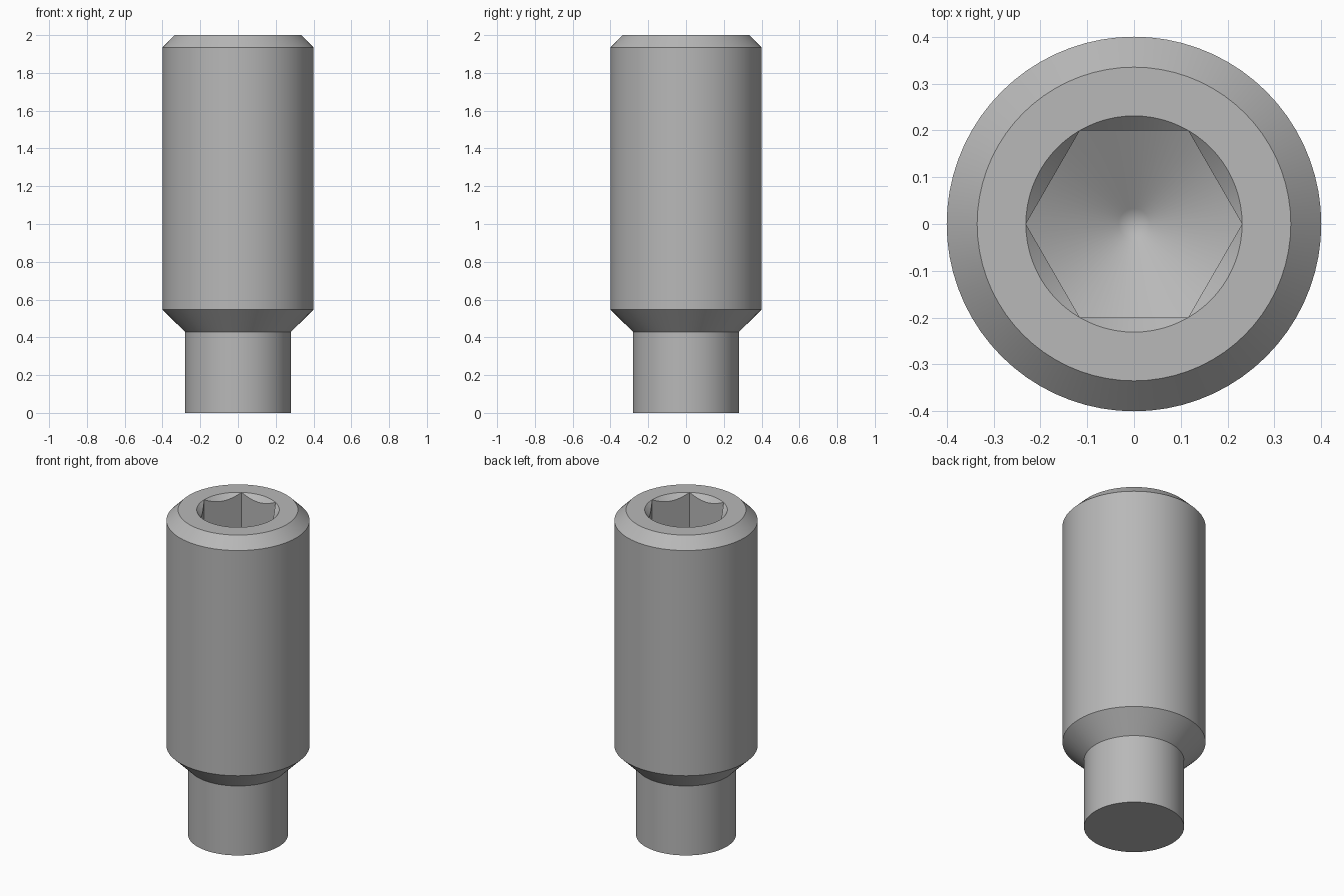
import bpy, bmesh
from math import sin, cos, tan, pi, radians

cube = bpy.data.objects.get("Cube")
if cube:
    bpy.data.objects.remove(cube, do_unlink=True)

SEGMENTS = 72                 # multiple of six, so hexagon corners land on vertices
TOP = 2.0
MOUTH = 0.231                 # hexagon corner radius and socket mouth radius
FLAT = MOUTH * cos(pi / 6)    # hexagon centre to flat
SOCKET_BOTTOM = 1.52

steel = bpy.data.materials.new("steel grey")
steel.use_nodes = True
grey = (0.48, 0.48, 0.48, 1)
steel.diffuse_color = grey
steel.node_tree.nodes["Principled BSDF"].inputs["Base Color"].default_value = grey


def circle(r, z):
    return lambda a: (r, z)


def hexagon(z, slope):
    """Hexagonal ring whose height follows a cone through its corners."""
    def ring(a):
        r = FLAT / cos(a % (pi / 3) - pi / 6)
        return r, z - (MOUTH - r) * slope
    return ring


# Rings from the foot, up the outside, then down into the socket
rings = [
    circle(0.28, 0), circle(0.28, 0.428),                 # dog point
    circle(0.4, 0.547), circle(0.4, 1.935),               # shank
    circle(0.335, TOP), circle(MOUTH, TOP),               # bevel and top face
    hexagon(TOP, tan(radians(45))),                       # mouth countersink
    hexagon(SOCKET_BOTTOM, tan(radians(30))),             # socket walls
    circle(0.033, SOCKET_BOTTOM - (MOUTH - 0.033) * tan(radians(30))),
]

bm = bmesh.new()
angles = [2 * pi * i / SEGMENTS for i in range(SEGMENTS)]
loops = []
for ring in rings:
    loop = []
    for a in angles:
        r, z = ring(a)
        loop.append(bm.verts.new((r * cos(a), r * sin(a), z)))
    loops.append(loop)

for low, high in zip(loops, loops[1:]):
    for i in range(SEGMENTS):
        j = (i + 1) % SEGMENTS
        bm.faces.new((low[i], low[j], high[j], high[i]))

# Flat foot and conical drill tip
bm.faces.new(loops[0][::-1])
tip = bm.verts.new((0, 0, SOCKET_BOTTOM - MOUTH * tan(radians(30))))
for i in range(SEGMENTS):
    bm.faces.new((loops[-1][i], loops[-1][(i + 1) % SEGMENTS], tip))

bmesh.ops.remove_doubles(bm, verts=bm.verts, dist=0.0001)
bmesh.ops.recalc_face_normals(bm, faces=bm.faces)

mesh = bpy.data.meshes.new("set_screw")
bm.to_mesh(mesh)
bm.free()
mesh.materials.append(steel)
screw = bpy.data.objects.new("set_screw", mesh)
bpy.context.collection.objects.link(screw)

bpy.ops.object.select_all(action="DESELECT")
screw.select_set(True)
bpy.context.view_layer.objects.active = screw
bpy.ops.object.shade_smooth_by_angle(angle=radians(25))
